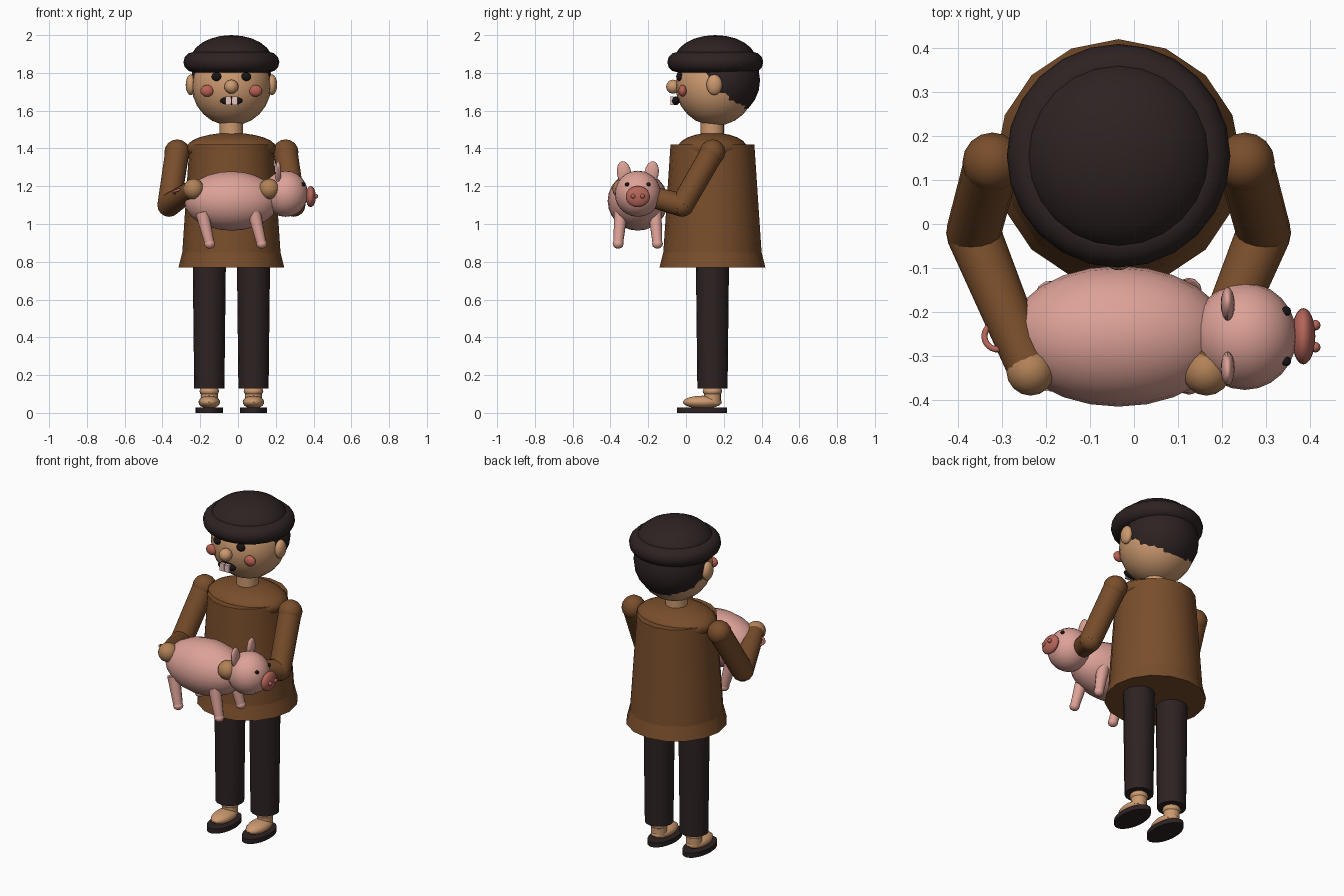
import bpy
import math
from mathutils import Vector

cube = bpy.data.objects.get("Cube")
if cube:
    bpy.data.objects.remove(cube)

CX, CY = -0.035, 0.14      # standing axis of the figure
HEAD_Y, HEAD_Z = 0.155, 1.73
PIG_Y = -0.255


def material(name, r, g, b):
    mat = bpy.data.materials.new(name)
    mat.use_nodes = True
    mat.diffuse_color = (r, g, b, 1)
    mat.node_tree.nodes["Principled BSDF"].inputs["Base Color"].default_value = (r, g, b, 1)
    return mat


skin = material("skin", 0.60, 0.32, 0.16)
hand_tan = material("hand tan", 0.44, 0.22, 0.095)
wool = material("brown wool", 0.19, 0.075, 0.024)
dark = material("dark cloth", 0.027, 0.016, 0.016)
black = material("eye black", 0.01, 0.007, 0.007)
pink = material("pig pink", 0.72, 0.36, 0.31)
rose = material("snout rose", 0.46, 0.13, 0.10)
blush = material("blush", 0.48, 0.12, 0.085)
ivory = material("tooth", 0.85, 0.60, 0.56)


def finish(name, mat, angle=40):
    obj = bpy.context.object
    obj.name = name
    obj.data.materials.append(mat)
    bpy.ops.object.shade_smooth_by_angle(angle=math.radians(angle))
    return obj


def ball(name, mat, loc, size, rot=(0, 0, 0), segs=24):
    """Ellipsoid with radii given by size."""
    bpy.ops.mesh.primitive_uv_sphere_add(segments=segs, ring_count=segs // 2, location=loc, rotation=rot)
    obj = bpy.context.object
    obj.scale = size if isinstance(size, tuple) else (size,) * 3
    bpy.ops.object.transform_apply(location=False, rotation=False, scale=True)
    return finish(name, mat)


def limb(name, mat, a, b, r1, r2, segs=16):
    """Tapered cylinder from point a to point b."""
    a, b = Vector(a), Vector(b)
    d = b - a
    rot = d.to_track_quat("Z", "Y").to_euler()
    bpy.ops.mesh.primitive_cone_add(vertices=segs, radius1=r1, radius2=r2, depth=d.length,
                                    location=(a + b) / 2, rotation=rot)
    return finish(name, mat)


def column(name, mat, z1, z2, r1, r2, x=CX, y=CY):
    return limb(name, mat, (x, y, z1), (x, y, z2), r1, r2)


# Sweater: flared body, hem band and rounded shoulder yoke
column("sweater_body", wool, 0.82, 1.42, 0.262, 0.222)
column("sweater_hem", wool, 0.77, 0.85, 0.28, 0.26)
ball("shoulder_yoke", wool, (CX, CY, 1.40), (0.24, 0.185, 0.083))

# Head, neck and hair
column("neck", skin, 1.44, 1.56, 0.062, 0.062)
ball("head", skin, (CX, HEAD_Y, HEAD_Z), 0.21)
ball("hair", dark, (CX, HEAD_Y + 0.03, HEAD_Z + 0.03), (0.214, 0.207, 0.207))

# Beret: rolled brim and dome
bpy.ops.mesh.primitive_torus_add(major_segments=24, minor_segments=12, major_radius=0.2,
                                 minor_radius=0.054, location=(CX, HEAD_Y, 1.857))
finish("hat_brim", dark)
ball("hat_dome", dark, (CX, HEAD_Y, 1.865), (0.218, 0.218, 0.135))

# Face centre
ball("nose", skin, (CX, -0.068, 1.727), 0.037)
ball("mouth", black, (CX, -0.055, 1.652), (0.06, 0.022, 0.023))

for side, s in (("right", -1), ("left", 1)):
    def at(dx, y, z):
        return (CX + s * dx, y, z)

    # Face details
    ball(side + "_eye", black, at(0.078, -0.034, 1.78), (0.027, 0.018, 0.023), segs=16)
    ball(side + "_cheek", blush, at(0.128, -0.018, 1.705), (0.036, 0.022, 0.031), segs=16)
    ball(side + "_ear", skin, at(0.215, 0.15, 1.737), (0.027, 0.042, 0.055), segs=16)
    bpy.ops.mesh.primitive_cube_add(size=1, location=at(0.017, -0.074, 1.652))
    bpy.context.object.scale = (0.03, 0.016, 0.044)
    finish(side + "_tooth", ivory)

    # Bent arm holding the animal
    shoulder, elbow, hand = at(0.287, 0.14, 1.38), at(0.33, -0.02, 1.10), at(0.2, -0.335, 1.185)
    ball(side + "_shoulder", wool, shoulder, 0.068, segs=16)
    limb(side + "_upper_arm", wool, shoulder, elbow, 0.064, 0.062)
    ball(side + "_elbow", wool, elbow, 0.062, segs=16)
    limb(side + "_forearm", wool, elbow, hand, 0.062, 0.05)
    ball(side + "_hand", hand_tan, hand, 0.055, segs=16)

    # Leg, ankle, foot and sole
    leg_x = CX + s * 0.117
    column(side + "_trouser_leg", dark, 0.13, 0.82, 0.08, 0.088, x=leg_x)
    column(side + "_ankle", skin, 0.05, 0.14, 0.045, 0.045, x=leg_x)
    ball(side + "_ankle_bulge", skin, (leg_x, CY, 0.115), (0.052, 0.052, 0.03), segs=16)
    ball(side + "_foot", skin, (leg_x, 0.087, 0.057), (0.057, 0.103, 0.034))
    sole = limb(side + "_sole", dark, (leg_x, 0.085, 0), (leg_x, 0.085, 0.028), 0.072, 0.072, 24)
    sole.scale.y = 1.83

# Pig body, head and snout
ball("pig_body", pink, (CX, PIG_Y, 1.122), (0.25, 0.16, 0.157))
ball("pig_head", pink, (0.252, PIG_Y, 1.16), (0.118, 0.122, 0.122))
ball("pig_snout", rose, (0.385, PIG_Y, 1.145), (0.027, 0.064, 0.056))

for side, s in (("right", -1), ("left", 1)):
    ball("pig_nostril_" + side, rose, (0.412, PIG_Y + s * 0.025, 1.147), 0.012, segs=12)
    ball("pig_eye_" + side, black, (0.346, PIG_Y + s * 0.057, 1.21), 0.011, segs=12)
    ball("pig_ear_" + side, pink, (0.213, PIG_Y + s * 0.073, 1.27), (0.016, 0.038, 0.063),
         rot=(-s * 0.15, 0, 0), segs=16)
    # Legs lean towards the head and end in rounded trotters
    for part, x in (("hind", -0.19), ("fore", 0.085)):
        y = PIG_Y + s * 0.09
        foot = (x + 0.04, y + s * 0.014, 0.895)
        limb(f"pig_{part}_leg_{side}", pink, (x, y, 1.06), foot, 0.036, 0.026, 12)
        ball(f"pig_{part}_trotter_{side}", pink, foot, (0.029, 0.029, 0.026), segs=12)

# Curly tail
curve = bpy.data.curves.new("pig_tail", "CURVE")
curve.dimensions = "3D"
curve.bevel_depth = 0.007
spline = curve.splines.new("POLY")
spline.points.add(12)
for i, p in enumerate(spline.points):
    t = math.radians(60 + i * 20)
    p.co = (-0.31 + 0.03 * math.cos(t), PIG_Y + 0.03 * math.sin(t), 1.15 + i * 0.003, 1)
tail = bpy.data.objects.new("pig_tail", curve)
tail.data.materials.append(rose)
bpy.context.collection.objects.link(tail)
